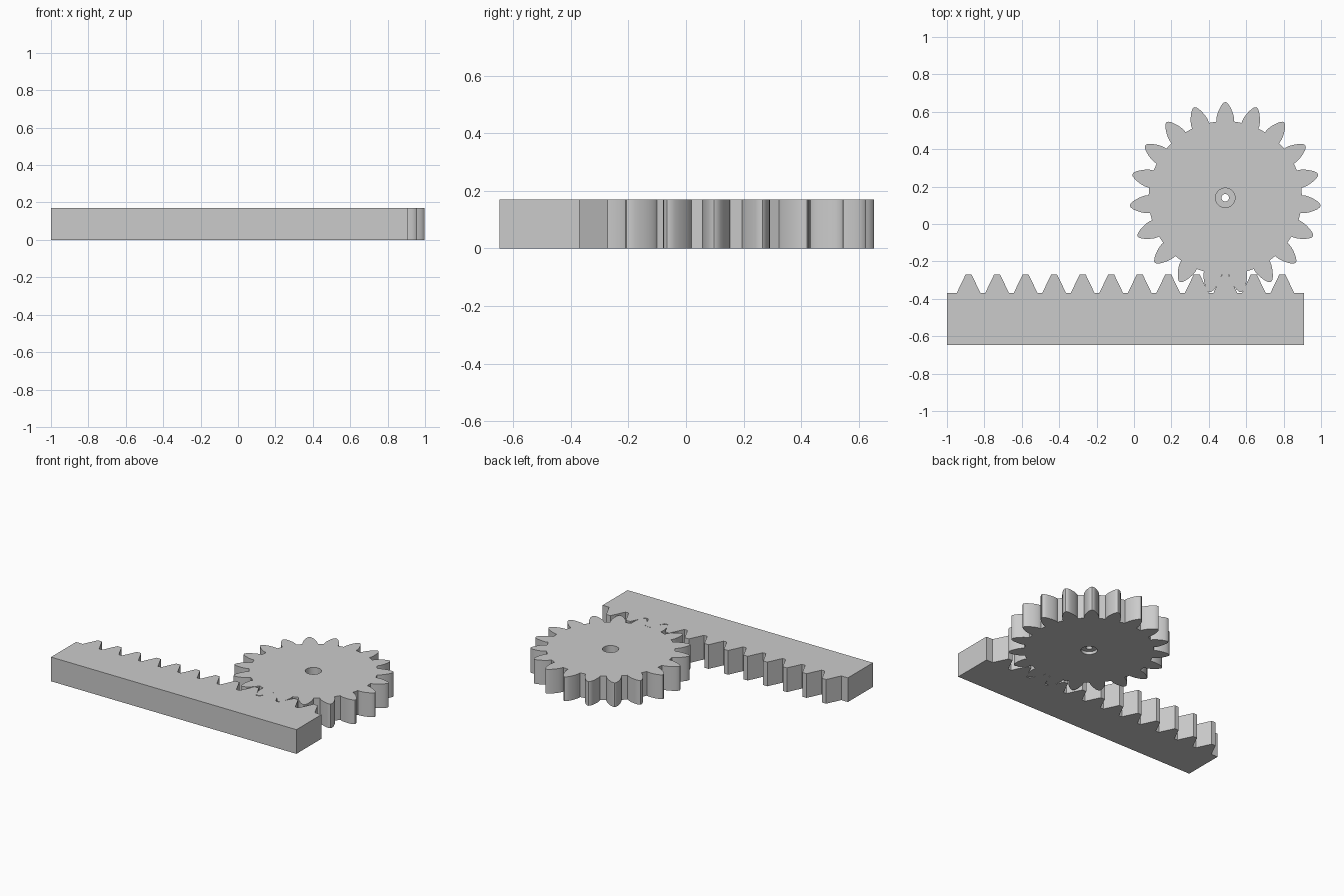
import bpy
import bmesh
from math import sin, cos, tan, acos, radians, pi, sqrt

cube = bpy.data.objects.get("Cube")
if cube:
    bpy.data.objects.remove(cube, do_unlink=True)

THICK = 0.17
PITCH = 0.1525
TEETH = 19
CENTRE = (0.488, 0.14)
PITCH_R = TEETH * PITCH / (2 * pi)
OUTER_R = 0.512
ROOT_R = 0.41
PRESSURE = radians(25.6)

grey = bpy.data.materials.new("plain grey")
grey.use_nodes = True
colour = (0.6, 0.6, 0.6, 1)
grey.diffuse_color = colour
grey.node_tree.nodes["Principled BSDF"].inputs["Base Color"].default_value = colour


def prism(name, outline):
    """Extrude a closed counter-clockwise outline up from the ground."""
    bm = bmesh.new()
    base = bm.faces.new([bm.verts.new((x, y, 0)) for x, y in outline])
    top = bmesh.ops.extrude_face_region(bm, geom=[base])["geom"]
    bmesh.ops.translate(bm, vec=(0, 0, THICK),
                        verts=[v for v in top if isinstance(v, bmesh.types.BMVert)])
    bmesh.ops.recalc_face_normals(bm, faces=bm.faces)
    mesh = bpy.data.meshes.new(name)
    bm.to_mesh(mesh)
    bm.free()
    mesh.materials.append(grey)
    obj = bpy.data.objects.new(name, mesh)
    bpy.context.collection.objects.link(obj)
    return obj


def bore(target, radius, low, high):
    """Cut a round hole between two heights."""
    bpy.ops.mesh.primitive_cylinder_add(vertices=32, radius=radius, depth=high - low,
                                        location=(*CENTRE, (low + high) / 2))
    cutter = bpy.context.object
    cutter.name = "bore_cutter"
    cutter.hide_render = True
    cutter.data.materials.append(grey)
    cut = target.modifiers.new("bore", "BOOLEAN")
    cut.operation = "DIFFERENCE"
    cut.solver = "EXACT"
    cut.object = cutter
    bpy.context.view_layer.objects.active = target
    bpy.ops.object.modifier_apply(modifier=cut.name)
    bpy.data.objects.remove(cutter, do_unlink=True)


# Rack: a bar whose back edge carries straight-sided teeth
left, right, front, root, tip = -1.0, 0.908, -0.648, -0.37, -0.27
half_tip, half_root = 0.016, 0.064
rack_outline = [(left, root), (left, front), (right, front), (right, root)]
for k in range(2, -10, -1):
    x = CENTRE[0] + k * PITCH
    rack_outline += [(x + half_root, root), (x + half_tip, tip),
                     (x - half_tip, tip), (x - half_root, root)]
prism("rack", rack_outline)

# Gear: involute flanks, mirrored about each tooth's centre line
base_r = PITCH_R * cos(PRESSURE)
half_base = pi / (2 * TEETH) + tan(PRESSURE) - PRESSURE
flank = [(ROOT_R, half_base)]
STEPS = 7
for i in range(STEPS + 1):
    r = base_r + (OUTER_R - base_r) * (i / STEPS) ** 1.3
    a = acos(min(1, base_r / r))
    flank.append((r, half_base - (tan(a) - a)))
flank[-1] = (OUTER_R - 0.004, flank[-1][1])
tooth = [(r, -a) for r, a in flank] + [(OUTER_R, 0)] + flank[::-1]
gear_outline = []
for k in range(TEETH):
    mid = pi / 2 + 2 * pi * k / TEETH
    gear_outline += [(CENTRE[0] + r * cos(mid + a), CENTRE[1] + r * sin(mid + a))
                     for r, a in tooth]
gear = prism("gear", gear_outline)

# Shaft hole: wide recesses above and below a thin web with a small hole
bore(gear, 0.052, 0.07, THICK + 0.05)
bore(gear, 0.052, -0.05, 0.02)
bore(gear, 0.02, -0.05, THICK + 0.05)

bpy.ops.object.select_all(action="DESELECT")
gear.select_set(True)
bpy.context.view_layer.objects.active = gear
bpy.ops.object.shade_smooth_by_angle(angle=radians(30))
